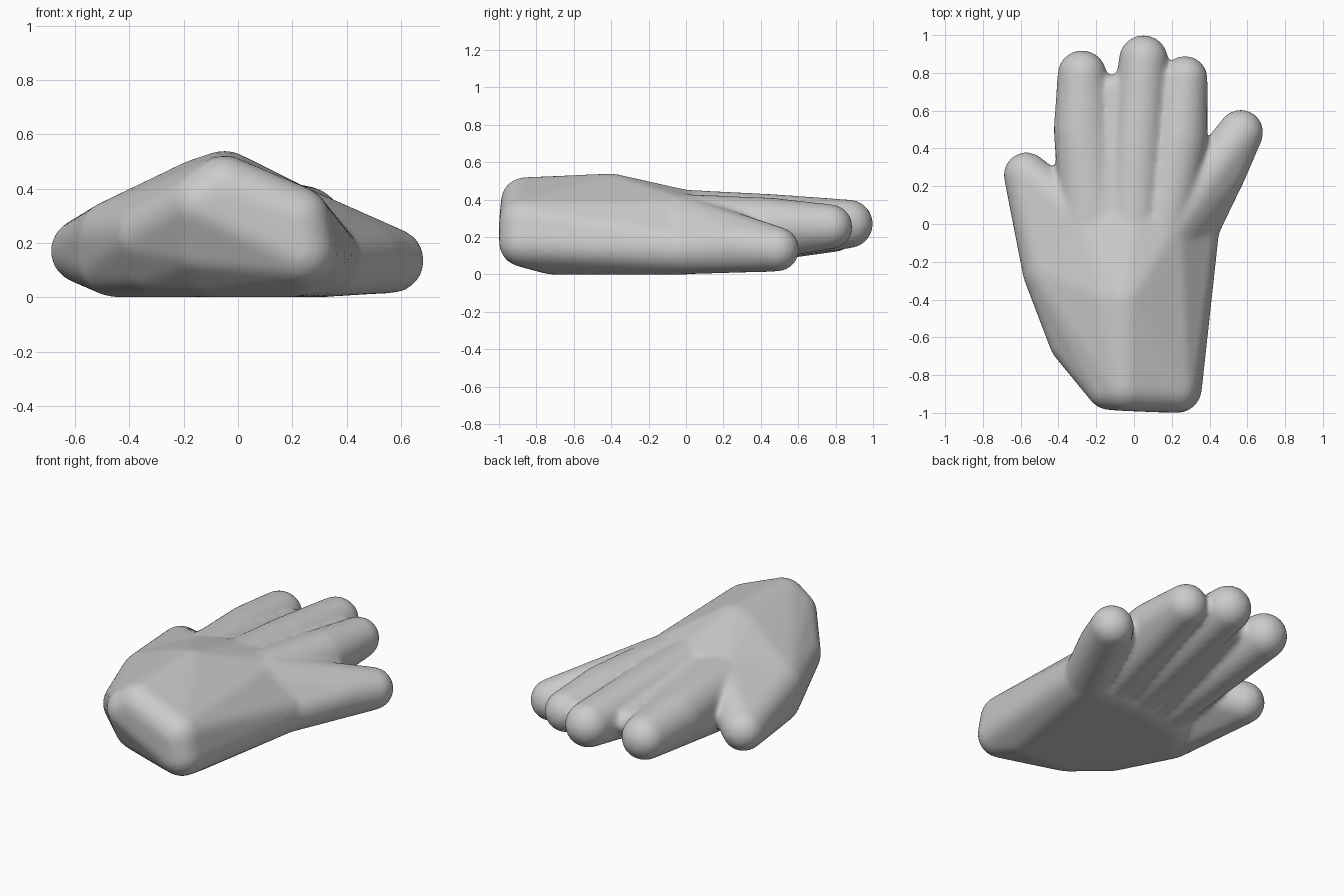
import bpy
import bmesh
from mathutils import Matrix

cube = bpy.data.objects.get("Cube")
if cube:
    bpy.data.objects.remove(cube, do_unlink=True)

skin = bpy.data.materials.new("plain grey")
skin.use_nodes = True
grey = (0.6, 0.6, 0.6, 1)
skin.diffuse_color = grey
skin.node_tree.nodes["Principled BSDF"].inputs["Base Color"].default_value = grey

mesh = bpy.data.meshes.new("hand")
body = bmesh.new()


def rounded_hull(balls):
    """Add a convex skin stretched over balls given as (x, y, z, radius)."""
    bm = bmesh.new()
    for x, y, z, r in balls:
        bmesh.ops.create_icosphere(bm, subdivisions=4, radius=r,
                                   matrix=Matrix.Translation((x, y, z)))
    points = [v.co.copy() for v in bm.verts]
    bm.free()
    bm = bmesh.new()
    for p in points:
        bm.verts.new(p)
    hull = bmesh.ops.convex_hull(bm, input=bm.verts)
    loose = {g for g in hull["geom_interior"] + hull["geom_unused"]
             if isinstance(g, bmesh.types.BMVert)}
    bmesh.ops.delete(bm, geom=list(loose), context="VERTS")
    bmesh.ops.recalc_face_normals(bm, faces=bm.faces)
    part = bpy.data.meshes.new("part")
    bm.to_mesh(part)
    bm.free()
    body.from_mesh(part)
    bpy.data.meshes.remove(part)


# Wrist, heel of the palm, ridge on the back, and knuckle line
wrist = [(-0.05, -0.86, 0.39, 0.13), (-0.13, -0.86, 0.34, 0.125),
         (-0.13, -0.78, 0.2, 0.13), (0.21, -0.87, 0.28, 0.13),
         (0.23, -0.87, 0.17, 0.13)]
heel = [(-0.32, -0.62, 0.23, 0.13), (-0.45, -0.25, 0.22, 0.14),
        (-0.45, -0.22, 0.14, 0.14), (-0.3, -0.55, 0.14, 0.13),
        (0.2, -0.72, 0.13, 0.13), (-0.1, -0.7, 0.13, 0.13)]
ridge = [(-0.05, -0.4, 0.41, 0.13), (-0.14, -0.38, 0.38, 0.13)]
knuckles = [(-0.25, -0.02, 0.28, 0.14), (0.0, 0.0, 0.31, 0.14),
            (0.17, -0.03, 0.28, 0.14)]
underside = [(-0.3, -0.05, 0.13, 0.13), (0.0, 0.0, 0.13, 0.13),
             (0.32, 0.0, 0.135, 0.135)]
rounded_hull(wrist + heel + ridge + knuckles + underside)

# Three long fingers: tip, swollen middle, upper root, lower root, and a
# tail buried in the back of the palm
for tip, middle, root_x, root_z in (
        ((-0.275, 0.79, 0.25, 0.13), (-0.275, 0.5, 0.255, 0.15), -0.25, 0.28),
        ((0.05, 0.87, 0.27, 0.13), (0.02, 0.45, 0.28, 0.15), -0.01, 0.31),
        ((0.27, 0.77, 0.255, 0.12), (0.24, 0.45, 0.26, 0.15), 0.17, 0.285)):
    rounded_hull([tip, middle, (root_x, 0.03, root_z, 0.14),
                  (root_x, 0.0, 0.15, 0.14),
                  (root_x * 0.7, -0.15, root_z + 0.01, 0.14)])

# Webs that fill the gaps between the long fingers
for x, y, root_x in ((-0.115, 0.71, -0.13), (0.165, 0.77, 0.09)):
    rounded_hull([(x, y, 0.265, 0.08), (x, 0.4, 0.22, 0.12),
                  (root_x, 0.08, 0.29, 0.125), (root_x, 0.0, 0.14, 0.13)])

# Short outer finger and thumb, both running back into the palm
rounded_hull([(-0.57, 0.26, 0.17, 0.12), (-0.45, -0.25, 0.22, 0.14),
              (-0.45, -0.22, 0.14, 0.14), (-0.27, 0.0, 0.27, 0.14)])
rounded_hull([(0.565, 0.485, 0.135, 0.12), (0.325, 0.0, 0.135, 0.135),
              (0.46, 0.28, 0.15, 0.135), (0.2, 0.0, 0.28, 0.135),
              (0.1, -0.2, 0.32, 0.12)])

body.to_mesh(mesh)
body.free()
mesh.materials.append(skin)
hand = bpy.data.objects.new("hand", mesh)
bpy.context.collection.objects.link(hand)

# Fuse the parts into one soft skin
fuse = hand.modifiers.new("fuse", "REMESH")
fuse.mode = "VOXEL"
fuse.voxel_size = 0.014
fuse.use_smooth_shade = True
soften = hand.modifiers.new("soften", "SMOOTH")
soften.factor = 0.5
soften.iterations = 14
